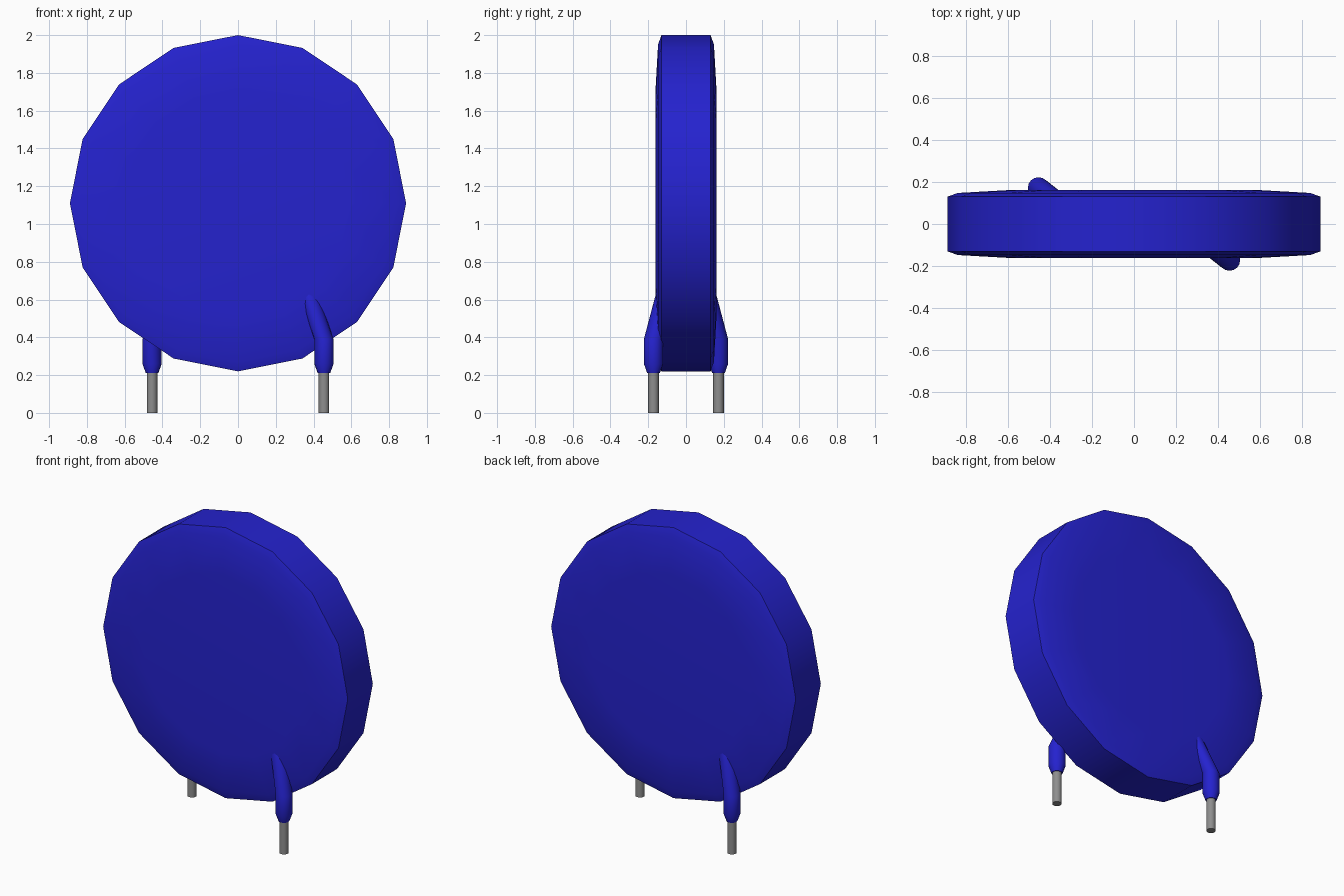
import bpy
import bmesh
from math import cos, sin, tau, radians
from mathutils import Vector

if "Cube" in bpy.data.objects:
    bpy.data.objects.remove(bpy.data.objects["Cube"])


def material(name, color, roughness):
    m = bpy.data.materials.new(name)
    m.use_nodes = True
    m.diffuse_color = color
    bsdf = m.node_tree.nodes["Principled BSDF"]
    bsdf.inputs["Base Color"].default_value = color
    bsdf.inputs["Roughness"].default_value = roughness
    return m


blue = material("blue coating", (0.018, 0.016, 0.62, 1), 0.5)
grey = material("grey wire", (0.27, 0.27, 0.27, 1), 0.5)


def loft(name, rings, sides, u, v, mat):
    """Closed solid through rings of (centre, radius) lying in the u, v plane."""
    bm = bmesh.new()
    u, v = Vector(u), Vector(v)
    loops = []
    for centre, radius in rings:
        loops.append([bm.verts.new(Vector(centre) + radius * (u * cos(tau * i / sides) + v * sin(tau * i / sides)))
                      for i in range(sides)])
    for a, b in zip(loops, loops[1:]):
        for i in range(sides):
            j = (i + 1) % sides
            bm.faces.new((a[i], a[j], b[j], b[i]))
    bm.faces.new(loops[0][::-1])
    bm.faces.new(loops[-1])
    bmesh.ops.recalc_face_normals(bm, faces=bm.faces)
    mesh = bpy.data.meshes.new(name)
    bm.to_mesh(mesh)
    bm.free()
    mesh.materials.append(mat)
    obj = bpy.data.objects.new(name, mesh)
    bpy.context.collection.objects.link(obj)
    bpy.ops.object.select_all(action="DESELECT")
    obj.select_set(True)
    bpy.context.view_layer.objects.active = obj
    bpy.ops.object.shade_smooth_by_angle(angle=radians(35))
    return obj


# Disc body: flat rim, small chamfer and slightly domed faces
half = [(0.13, 0.89), (0.148, 0.84), (0.162, 0.59)]
profile = [(-y, r) for y, r in reversed(half)] + half
loft("disc_body", [((0, y, 1.11), r) for y, r in profile],
     16, (0, 0, 1), (1, 0, 0), blue)

# Leads: bare wire, then a coated sleeve that bends into the disc face
for name, s in (("front", 1), ("back", -1)):
    x, y = 0.455 * s, -0.172 * s
    loft(name + "_wire", [((x, y, 0), 0.028), ((x, y, 0.24), 0.028)],
         16, (1, 0, 0), (0, 1, 0), grey)
    loft(name + "_sleeve",
         [((x, y, 0.21), 0.033), ((x, y, 0.26), 0.051), ((x, y, 0.39), 0.051),
          ((x - 0.115 * s, y + 0.09 * s, 0.73), 0.051)],
         16, (1, 0, 0), (0, 1, 0), blue)
